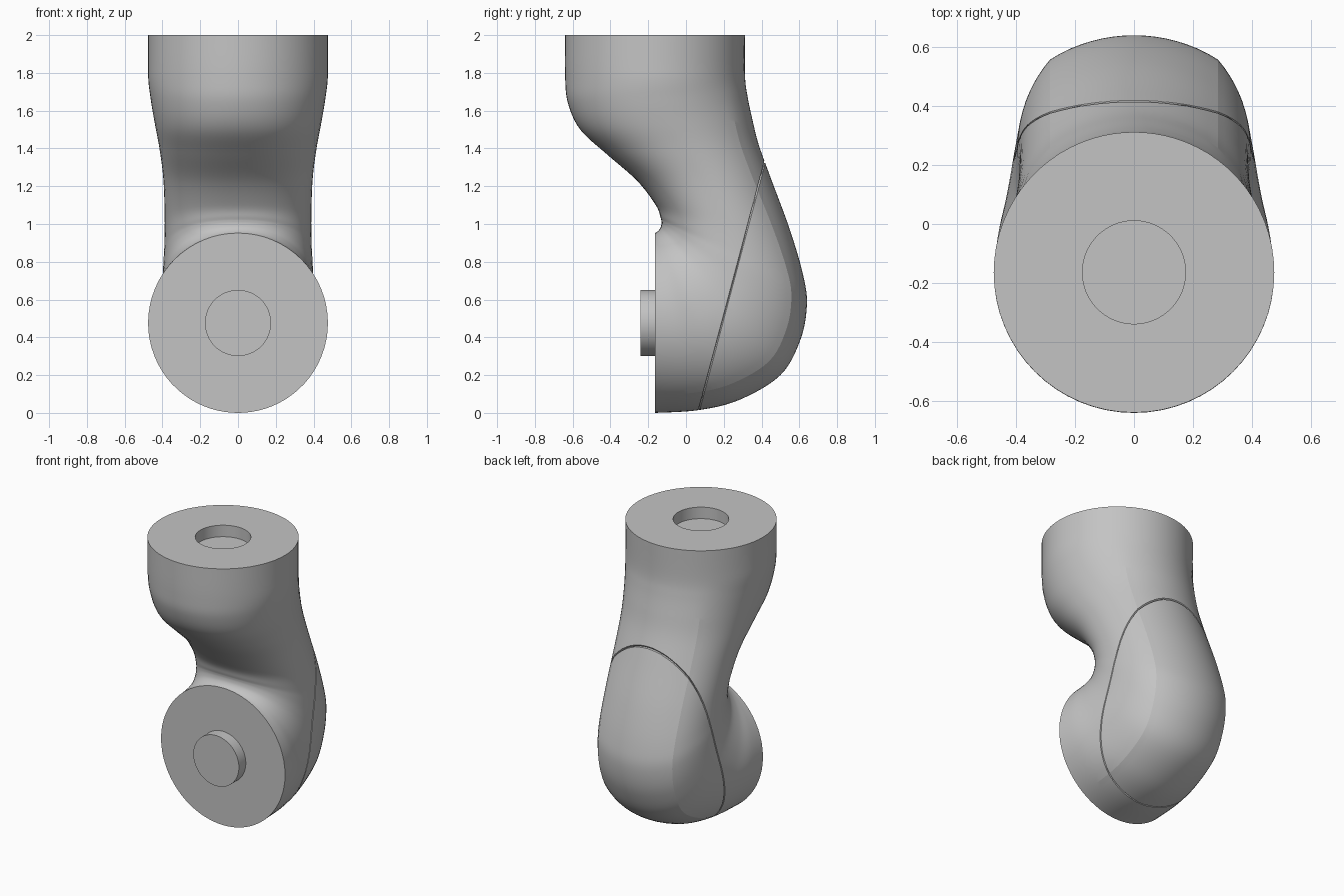
import bpy, bmesh, math
from mathutils import Vector

cube = bpy.data.objects.get("Cube")
if cube:
    bpy.data.objects.remove(cube, do_unlink=True)

R = 0.476          # radius of both joint faces
CREASE = 0.285     # half width of the rounded back strip
SAG = R - math.sqrt(R * R - CREASE * CREASE)
HUB = 0.175        # radius of pin and socket
AXIS_Y = -0.164    # joint centre line

grey = bpy.data.materials.new("light_grey")
grey.use_nodes = True
colour = (0.55, 0.55, 0.55, 1)
grey.diffuse_color = colour
grey.node_tree.nodes["Principled BSDF"].inputs["Base Color"].default_value = colour

# Sections from front joint to top joint: inner y, z, outer y, z, half width
SECTIONS = [Vector(s) for s in (
    (-.164, .952, -.164, 0, R),
    (-.155, .957, .07, .015, .462),
    (-.143, .968, .285, .07, .435),
    (-.134, .983, .5, .2, .412),
    (-.13, 1, .605, .385, .4),
    (-.13, 1.015, .64, .57, .395),
    (-.135, 1.035, .62, .73, .39),
    (-.16, 1.1, .55, .97, .388),
    (-.26, 1.23, .45, 1.24, .395),
    (-.42, 1.37, .385, 1.42, .415),
    (-.56, 1.5, .35, 1.56, .44),
    (-.625, 1.64, .325, 1.68, .462),
    (-.64, 1.78, .312, 1.79, R),
    (-.64, 2, .312, 2, R))]


def spline(points, steps):
    """Smooth interpolation through the section values."""
    out = []
    for i in range(len(points) - 1):
        a, b, c = points[max(i - 1, 0)], points[i], points[i + 1]
        d = points[min(i + 2, len(points) - 1)]
        for k in range(steps):
            t = k / steps
            out.append(b + (c - a) * (t / 2) + (a * 2 - b * 5 + c * 4 - d) * (t * t / 2)
                       + (b * 3 - a - c * 3 + d) * (t ** 3 / 2))
    return out + [points[-1]]


ARC, SIDE, INNER = 8, 10, 16


def ring(section):
    """Closed outline: round back strip, bulging sides, rounded inside."""
    iy, iz, oy, oz, w = section
    w = min(w, R)
    outer, inner = Vector((0, oy, oz)), Vector((0, iy, iz))
    length = (inner - outer).length
    direction = (inner - outer) / length
    mid = length / 2
    b = (mid - SAG) / math.sqrt(1 - (CREASE / w) ** 2)
    power = 2 / (2 + 4 * (R - w))
    half = []
    for k in range(ARC + 1):
        x = CREASE * k / ARC
        half.append((x, R - math.sqrt(R * R - x * x)))
    start = math.acos(CREASE / w)
    for k in range(1, SIDE + 1):
        a = start * (1 - k / SIDE)
        half.append((w * math.cos(a), mid - b * math.sin(a)))
    for k in range(1, INNER):
        a = math.pi / 2 * k / INNER
        half.append((w * math.cos(a) ** power, mid + mid * math.sin(a) ** power))
    half.append((0, length))
    outline = half + [(-x, t) for x, t in half[-2:0:-1]]
    return [outer + direction * t + Vector((x, 0, 0)) for x, t in outline]


def finish(obj):
    obj.data.materials.append(grey)
    bpy.ops.object.select_all(action='DESELECT')
    obj.select_set(True)
    bpy.context.view_layer.objects.active = obj
    bpy.ops.object.shade_smooth_by_angle(angle=math.radians(30))


# Elbow housing: loft, then turn inward to form the top socket
outlines = [ring(s) for s in spline(SECTIONS, 6)]
centre = Vector((0, AXIS_Y, 2))
socket = [centre + (p - centre).normalized() * HUB for p in outlines[-1]]
outlines += [socket, [p - Vector((0, 0, .08)) for p in socket]]

bm = bmesh.new()
rings = [[bm.verts.new(p) for p in outline] for outline in outlines]
count = len(rings[0])
for lower, upper in zip(rings, rings[1:]):
    for i in range(count):
        j = (i + 1) % count
        bm.faces.new((lower[i], lower[j], upper[j], upper[i]))
bm.faces.new(rings[0])
bm.faces.new(rings[-1])
bmesh.ops.recalc_face_normals(bm, faces=bm.faces)

# Creases along both edges of the back strip
for lower, upper in zip(rings[4:60], rings[5:61]):
    for i in (ARC, count - ARC):
        edge = bm.edges.get((lower[i], upper[i]))
        if edge:
            edge.smooth = False

# Slanted seam of the back cover, cut as a fine groove
low, high = Vector((0, .07, .02)), Vector((0, .415, 1.32))
normal = (high - low).cross(Vector((1, 0, 0))).normalized()
for offset in (-.004, .004, 0):
    cut = bmesh.ops.bisect_plane(
        bm, geom=bm.verts[:] + bm.edges[:] + bm.faces[:], dist=1e-5,
        plane_co=low + normal * offset, plane_no=normal)
bm.normal_update()
groove = [g for g in cut["geom_cut"] if isinstance(g, bmesh.types.BMVert)]
shifts = [(v, v.normal * .009) for v in groove]
for v, shift in shifts:
    v.co -= shift

mesh = bpy.data.meshes.new("elbow_housing")
bm.to_mesh(mesh)
bm.free()
housing = bpy.data.objects.new("elbow_housing", mesh)
bpy.context.collection.objects.link(housing)
finish(housing)

# Round pin on the front joint face
bpy.ops.mesh.primitive_cylinder_add(
    vertices=64, radius=HUB, depth=.09,
    location=(0, -.195, R), rotation=(math.pi / 2, 0, 0))
pin = bpy.context.object
pin.name = "front_pin"
finish(pin)
